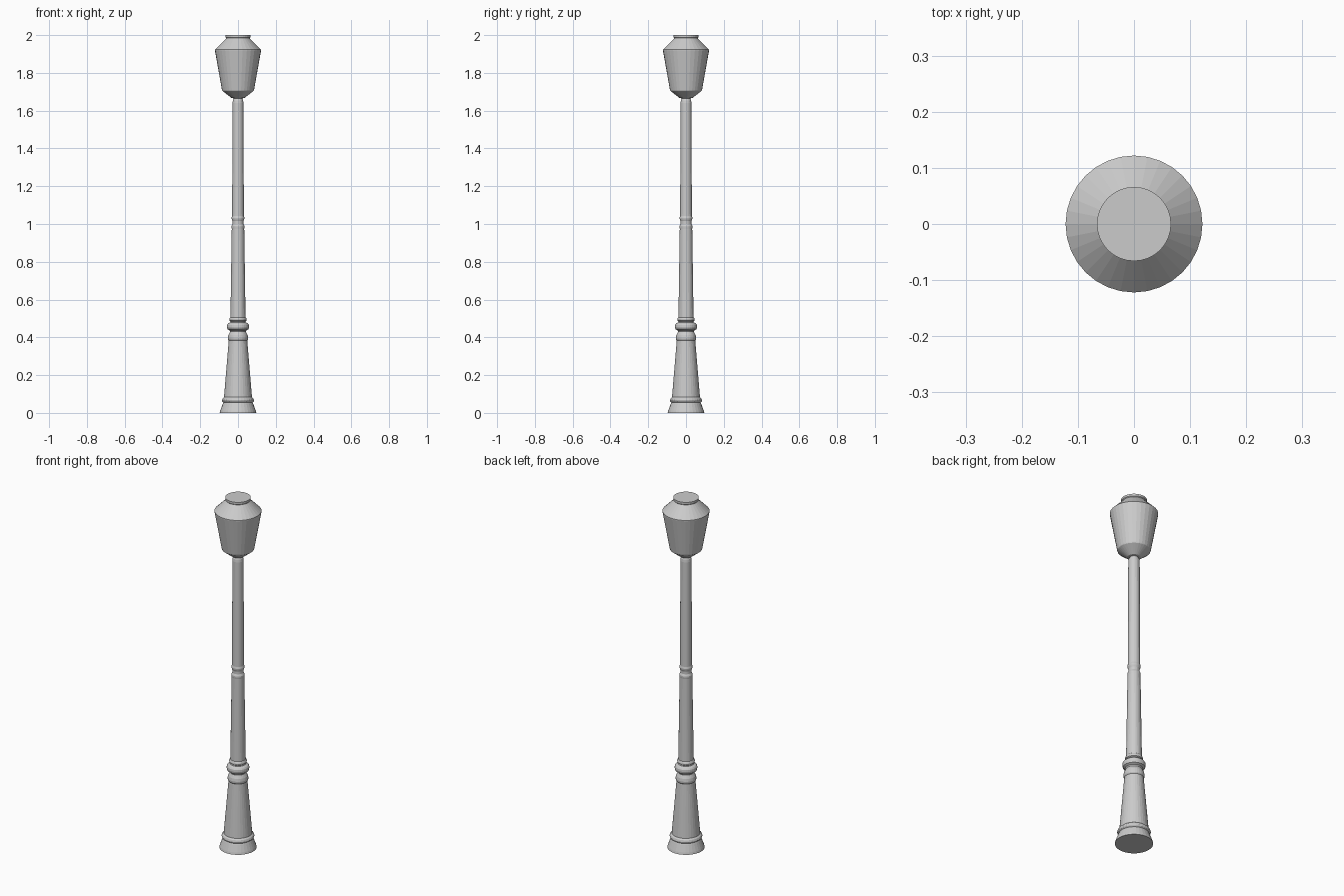
import bpy, bmesh
from math import cos, sin, tau

SIDES = 32


def lathe(name, profile, cap_bottom=False, cap_top=False):
    """Revolve (radius, height) points around z."""
    bm = bmesh.new()
    rings = [[bm.verts.new((r * cos(tau * i / SIDES), r * sin(tau * i / SIDES), z))
              for i in range(SIDES)] for r, z in profile]
    for a, b in zip(rings, rings[1:]):
        for i in range(SIDES):
            j = (i + 1) % SIDES
            bm.faces.new((a[i], a[j], b[j], b[i]))
    if cap_bottom:
        bm.faces.new(rings[0][::-1])
    if cap_top:
        bm.faces.new(rings[-1])
    mesh = bpy.data.meshes.new(name)
    bm.to_mesh(mesh)
    bm.free()
    obj = bpy.data.objects.new(name, mesh)
    bpy.context.collection.objects.link(obj)
    return obj


# Flared foot with a rounded moulding
lathe("foot", [(0.097, 0), (0.094, 0.012), (0.080, 0.05), (0.077, 0.055),
               (0.083, 0.06), (0.085, 0.067), (0.082, 0.076), (0.074, 0.083)],
      cap_bottom=True)

# Tapered pedestal
lathe("pedestal", [(0.074, 0.083), (0.049, 0.382)])

# Stacked collar rings above the pedestal
lathe("collar", [(0.049, 0.382), (0.053, 0.388), (0.054, 0.397), (0.051, 0.412),
                 (0.042, 0.43), (0.045, 0.437), (0.056, 0.443), (0.059, 0.455),
                 (0.058, 0.466), (0.053, 0.473), (0.041, 0.479), (0.040, 0.484),
                 (0.045, 0.488), (0.046, 0.496), (0.043, 0.503), (0.040, 0.506)])

# Lower pole
lathe("lower_pole", [(0.040, 0.506), (0.033, 0.975)])

# Small double ring halfway up
lathe("middle_ring", [(0.033, 0.975), (0.034, 0.982), (0.034, 0.99), (0.029, 1.0),
                      (0.029, 1.015), (0.033, 1.025), (0.034, 1.033), (0.031, 1.043)])

# Upper pole with rounded tip
lathe("upper_pole", [(0.031, 1.043), (0.029, 1.64), (0.027, 1.655), (0.022, 1.665)])

# Lantern: bowl, glass body, sloped roof
lathe("lantern", [(0.022, 1.665), (0.034, 1.667), (0.083, 1.705), (0.085, 1.71),
                  (0.122, 1.918), (0.122, 1.923), (0.065, 1.98)])

# Flat cap
lathe("lantern_cap", [(0.065, 1.98), (0.062, 1.984), (0.066, 1.988), (0.066, 2.0)],
      cap_top=True)
